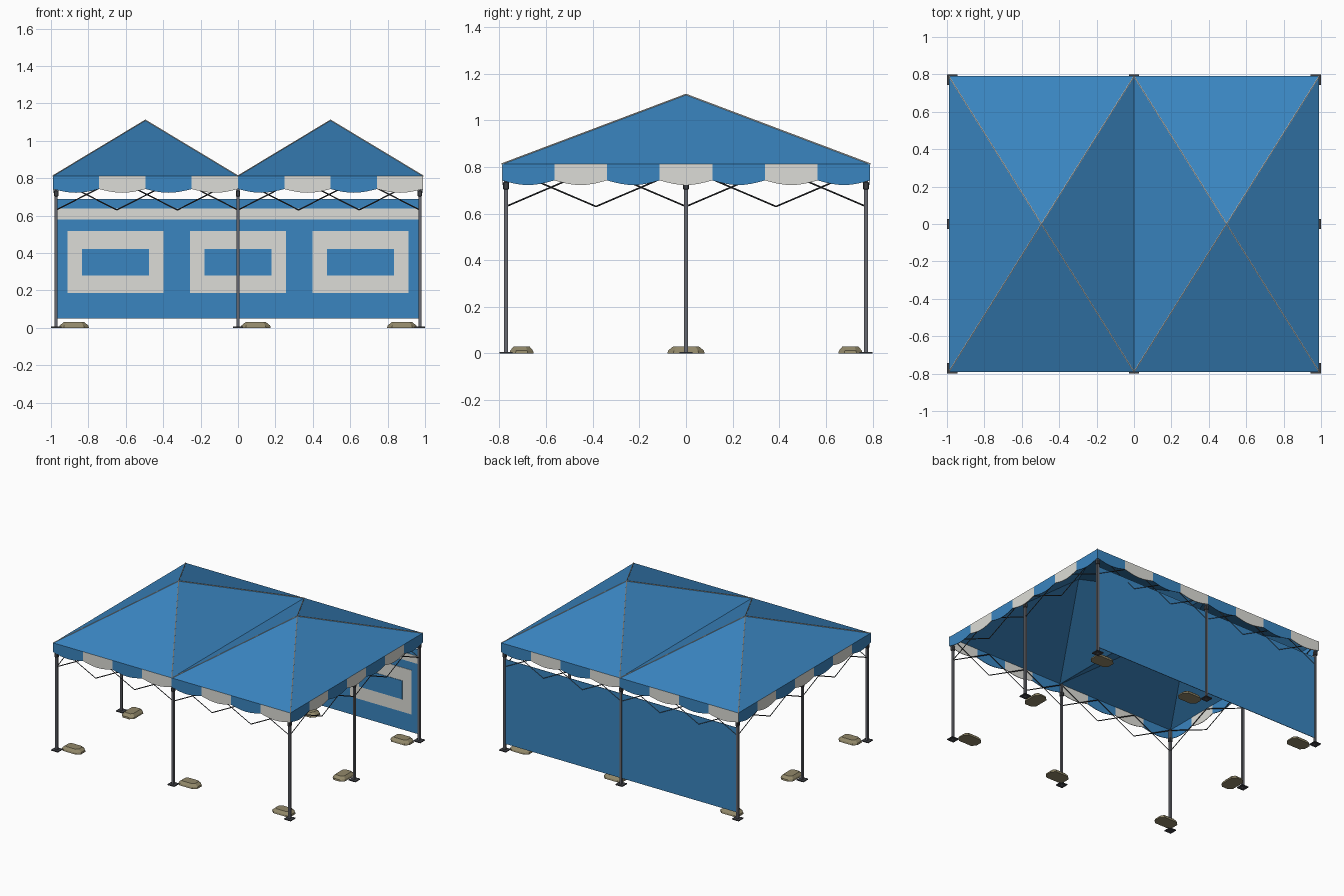
import bpy, bmesh, math
from mathutils import Vector

if "Cube" in bpy.data.objects:
    bpy.data.objects.remove(bpy.data.objects["Cube"])


def material(name, rgb):
    m = bpy.data.materials.new(name)
    m.diffuse_color = (*rgb, 1)
    m.use_nodes = True
    m.node_tree.nodes["Principled BSDF"].inputs["Base Color"].default_value = m.diffuse_color
    return m


BLUE = material("canvas blue", (0.042, 0.235, 0.53))
WHITE = material("canvas white", (0.72, 0.72, 0.68))
STEEL = material("steel grey", (0.135, 0.14, 0.16))
DARK = material("dark grey", (0.05, 0.053, 0.06))
SAND = material("sandbag tan", (0.29, 0.25, 0.145))

EX, EY, EAVE, APEX = 0.99, 0.79, 0.812, 1.11   # roof extents
LX, LY = 0.972, 0.772                          # leg positions


def make(name, bm, mats, thickness=0):
    bmesh.ops.recalc_face_normals(bm, faces=bm.faces[:])
    me = bpy.data.meshes.new(name)
    bm.to_mesh(me)
    bm.free()
    for m in mats:
        me.materials.append(m)
    ob = bpy.data.objects.new(name, me)
    bpy.context.collection.objects.link(ob)
    if thickness:
        mod = ob.modifiers.new("thickness", "SOLIDIFY")
        mod.thickness = thickness
        mod.offset = -1
    return ob


def add_box(bm, lo, hi):
    r = bmesh.ops.create_cube(bm, size=1)
    for v in r["verts"]:
        v.co = Vector([lo[i] if v.co[i] < 0 else hi[i] for i in range(3)])


def box(name, lo, hi, mat):
    bm = bmesh.new()
    add_box(bm, lo, hi)
    return make(name, bm, [mat])


def add_rod(bm, a, b, r, sides=6):
    a, b = Vector(a), Vector(b)
    d = b - a
    res = bmesh.ops.create_cone(bm, segments=sides, radius1=r, radius2=r,
                                depth=d.length, cap_ends=True)
    q = d.to_track_quat("Z", "Y")
    for v in res["verts"]:
        v.co = q @ v.co + (a + b) / 2


# Two pyramid roofs with light piping on the hips
for side, s in (("left", -1), ("right", 1)):
    top = Vector((s * EX / 2, 0, APEX))
    corners = [Vector((x, y, EAVE)) for x, y in
               ((0, -EY), (s * EX, -EY), (s * EX, EY), (0, EY))]
    bm = bmesh.new()
    t = bm.verts.new(top)
    ring = [bm.verts.new(c) for c in corners]
    for i in range(4):
        f = (ring[i], ring[(i + 1) % 4], t)
        bm.faces.new(f if s > 0 else f[::-1])
    me = make(side + "_roof", bm, [BLUE], 0.005)
    bm = bmesh.new()
    for c in corners:
        add_rod(bm, c, top, 0.0035)
    make(side + "_roof_piping", bm, [WHITE])


# Scalloped valance in alternating colours along each side
def valance(name, start, end, panels, steps=8):
    a, b = Vector(start), Vector(end)
    bm = bmesh.new()
    n = panels * steps
    cols = []
    for i in range(n + 1):
        x, y = a.lerp(b, i / n)
        low = 0.742 - 0.02 * math.sin(math.pi * (i % steps) / steps)
        cols.append((bm.verts.new((x, y, EAVE)), bm.verts.new((x, y, low))))
    for i in range(n):
        f = bm.faces.new((cols[i][0], cols[i][1], cols[i + 1][1], cols[i + 1][0]))
        f.material_index = (i // steps) % 2
    make(name, bm, [BLUE, WHITE], 0.004)


valance("front_valance", (-EX, -EY), (EX, -EY), 8)
valance("back_valance", (EX, EY), (-EX, EY), 8)
valance("right_valance", (EX, -EY), (EX, EY), 7)
valance("left_valance", (-EX, EY), (-EX, -EY), 7)

# Legs with foot plates, top brackets and sandbags
legs = [(x, y) for x in (-LX, 0, LX) for y in (-LY, 0, LY) if x or y]


def sandbag(name, cx, cy, along_y):
    bm = bmesh.new()
    rings = []
    for z, l, w, c in ((0, 0.08, 0.052, 0.026), (0.012, 0.077, 0.049, 0.025),
                       (0.03, 0.055, 0.034, 0.016)):
        pts = [(l, c - w), (l, w - c), (l - c, w), (c - l, w),
               (-l, w - c), (-l, c - w), (c - l, -w), (l - c, -w)]
        rings.append([bm.verts.new((cx + (q if along_y else p),
                                    cy + (p if along_y else q), z)) for p, q in pts])
    for lo, hi in zip(rings, rings[1:]):
        for i in range(8):
            j = (i + 1) % 8
            bm.faces.new((lo[i], lo[j], hi[j], hi[i]))
    bm.faces.new(rings[0])
    bm.faces.new(rings[-1])
    make(name, bm, [SAND])


for i, (x, y) in enumerate(legs, 1):
    box(f"leg_{i}", (x - .008, y - .008, 0), (x + .008, y + .008, 0.80), STEEL)
    box(f"foot_plate_{i}", (x - .028, y - .028, 0), (x + .028, y + .028, 0.007), DARK)
    cap = box(f"leg_bracket_{i}", (x - .012, y - .012, 0.703),
              (x + .012, y + .012, 0.735), DARK)
    bev = cap.modifiers.new("bevel", "BEVEL")
    bev.width, bev.segments = 0.003, 1
    if y == 0:
        sandbag(f"sandbag_{i}", x - math.copysign(0.092, x), 0, True)
    else:
        dx = -0.095 if x > 0 else 0.095
        sandbag(f"sandbag_{i}", x + dx, y - math.copysign(0.067, y), False)


# Scissor trusses between neighbouring legs
def truss(name, a, b, panels):
    a, b = Vector(a), Vector(b)
    bm = bmesh.new()
    for i in range(panels):
        p, q = a.lerp(b, i / panels), a.lerp(b, (i + 1) / panels)
        for z0, z1 in ((0.63, 0.795), (0.795, 0.63)):
            add_rod(bm, (p.x, p.y, z0), (q.x, q.y, z1), 0.0035, 4)
    make(name, bm, [DARK])


for fb, y in (("front", -LY), ("back", LY)):
    truss(fb + "_left_truss", (-LX, y), (0, y), 3)
    truss(fb + "_right_truss", (0, y), (LX, y), 3)
for lr, x in (("left", -LX), ("right", LX)):
    truss(lr + "_front_truss", (x, -LY), (x, 0), 2)
    truss(lr + "_back_truss", (x, 0), (x, LY), 2)

# Back wall with a stripe and framed panels on its inner face
W = LY - 0.002
box("back_wall", (-0.97, W, 0.05), (0.97, W + 0.004, 0.688), BLUE)
box("wall_stripe", (-0.97, W - 0.003, 0.58), (0.97, W, 0.637), WHITE)
for n, cx in (("left", -0.655), ("middle", 0), ("right", 0.655)):
    box(n + "_wall_panel", (cx - .256, W - .003, 0.185), (cx + .256, W, 0.518), WHITE)
    box(n + "_wall_panel_centre", (cx - .18, W - .006, 0.28), (cx + .18, W - .003, 0.42), BLUE)
